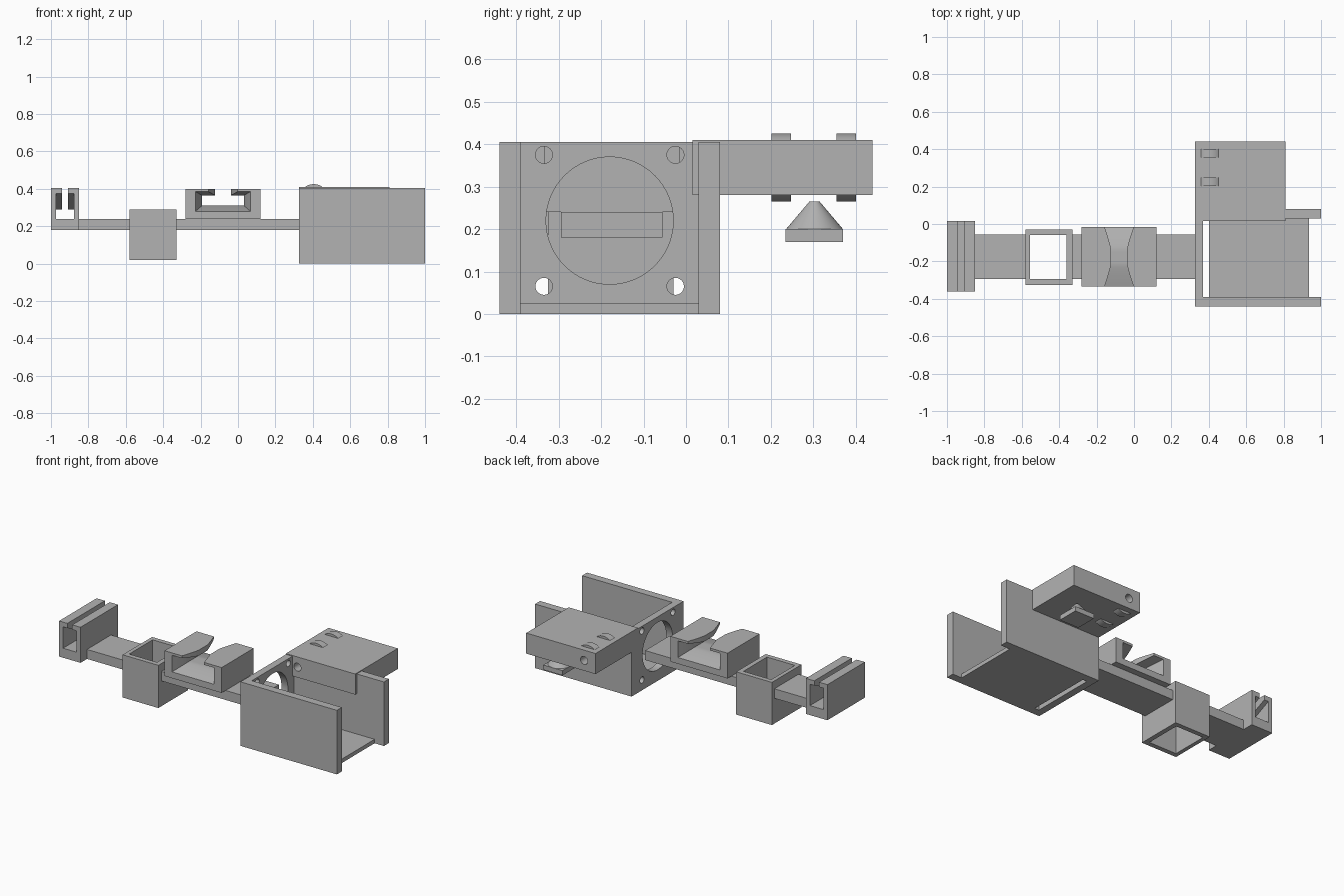
import bpy, bmesh, math
from mathutils import Matrix

cube = bpy.data.objects.get("Cube")
if cube:
    bpy.data.objects.remove(cube, do_unlink=True)

grey = bpy.data.materials.new("plain_grey")
grey.use_nodes = True
grey.diffuse_color = (0.45, 0.45, 0.45, 1)
grey.node_tree.nodes["Principled BSDF"].inputs["Base Color"].default_value = (0.45, 0.45, 0.45, 1)


def finish(name, bm):
    bmesh.ops.recalc_face_normals(bm, faces=bm.faces)
    mesh = bpy.data.meshes.new(name)
    bm.to_mesh(mesh)
    bm.free()
    mesh.materials.append(grey)
    obj = bpy.data.objects.new(name, mesh)
    bpy.context.scene.collection.objects.link(obj)
    return obj


def box(name, x, y, z):
    bm = bmesh.new()
    size = Matrix.Diagonal((x[1] - x[0], y[1] - y[0], z[1] - z[0], 1))
    mid = Matrix.Translation([sum(r) / 2 for r in (x, y, z)])
    bmesh.ops.create_cube(bm, size=1, matrix=mid @ size)
    return finish(name, bm)


def cylinder(name, centre, radius, length, axis, top=None):
    bm = bmesh.new()
    turn = {"X": Matrix.Rotation(math.pi / 2, 4, "Y"),
            "Y": Matrix.Rotation(math.pi / 2, 4, "X"), "Z": Matrix()}[axis]
    bmesh.ops.create_cone(bm, cap_ends=True, segments=64, radius1=radius,
                          radius2=radius if top is None else top,
                          depth=length, matrix=Matrix.Translation(centre) @ turn)
    return finish(name, bm)


def select(obj):
    bpy.ops.object.select_all(action="DESELECT")
    obj.select_set(True)
    bpy.context.view_layer.objects.active = obj


def smooth(obj):
    select(obj)
    bpy.ops.object.shade_smooth_by_angle(angle=math.radians(30))


def combine(obj, other, operation="DIFFERENCE"):
    mod = obj.modifiers.new("combine", "BOOLEAN")
    mod.operation, mod.object, mod.solver = operation, other, "EXACT"
    select(obj)
    bpy.ops.object.modifier_apply(modifier=mod.name)
    bpy.data.objects.remove(other, do_unlink=True)


def slotted_clip(name, x, half, y, base, top, shape, steps):
    """Loft a slotted channel; shape(u) gives cavity half, floor, ceiling, slot half."""
    bm = bmesh.new()
    rings = []
    for i in range(steps + 1):
        t = i / steps
        cavity, floor, ceiling, slot = shape(abs(2 * t - 1))
        side = [(half, base), (half, top), (slot, top), (slot, ceiling),
                (cavity, ceiling), (cavity, floor)]
        loop = side + [(-a, b) for a, b in reversed(side)]
        depth = y[0] + (y[1] - y[0]) * t
        rings.append([bm.verts.new((x + a, depth, b)) for a, b in loop])
    for a, b in zip(rings, rings[1:]):
        for k in range(len(a)):
            n = (k + 1) % len(a)
            bm.faces.new((a[k], a[n], b[n], b[k]))
    bm.faces.new(rings[0])
    bm.faces.new(rings[-1])
    return finish(name, bm)


# Connecting bar, interrupted by the square sleeve
BAR_Y, BAR_Z = (-0.295, -0.055), (0.18, 0.24)
box("bar_outer", (-0.86, -0.58), BAR_Y, BAR_Z)
box("bar_inner", (-0.33, 0.325), BAR_Y, BAR_Z)

# Square sleeve open at top and bottom
sleeve = box("square_sleeve", (-0.58, -0.33), (-0.325, -0.03), (0.02, 0.29))
combine(sleeve, box("sleeve_cutter", (-0.555, -0.36), (-0.295, -0.06), (-0.1, 0.5)))


# Wide clip with a waisted channel
def wide_shape(u):
    s = max(0, (u - 0.25) / 0.75)
    s = s ** 1.2
    return 0.112 + 0.035 * s, 0.31 - 0.03 * s, 0.365 + 0.02 * s, 0.043 + 0.035 * s


smooth(slotted_clip("wide_clip", -0.08, 0.2, (-0.335, -0.015), 0.24, 0.4, wide_shape, 24))


# Narrow end clip whose ceiling dips in the middle
def narrow_shape(u):
    return 0.047, 0.24, 0.29 + 0.085 * u, 0.017


slotted_clip("narrow_clip", -0.925, 0.075, (-0.36, 0.015), 0.18, 0.405, narrow_shape, 2)

# Housing: end plate with a large opening and four screw holes
plate = box("end_plate", (0.325, 0.37), (-0.39, 0.03), (0, 0.405))
combine(plate, cylinder("opening_cutter", (0.35, -0.18, 0.22), 0.15, 0.2, "X"))
for y in (-0.335, -0.025):
    for z in (0.065, 0.375):
        combine(plate, cylinder("screw_cutter", (0.35, y, z), 0.02, 0.2, "X"))

# Housing floor with a slit beside the end plate, and the side walls
box("housing_floor", (0.4, 0.935), (-0.39, 0.03), (0, 0.025))
box("front_wall", (0.325, 1), (-0.44, -0.39), (0, 0.405))
back_wall = box("back_wall", (0.325, 1), (0.03, 0.08), (0, 0.405))

# Side block with two protruding discs and an axle hole
block = box("side_block", (0.325, 0.81), (0.015, 0.44), (0.28, 0.41))
AXLE_X, AXLE_Z = 0.405, 0.345
for y in (0.225, 0.378):
    combine(block, cylinder("disc", (AXLE_X, y, AXLE_Z), 0.08, 0.046, "Y"), "UNION")
for part in (block, back_wall):
    combine(part, cylinder("axle_cutter", (AXLE_X, 0.2, AXLE_Z), 0.025, 0.8, "Y"))

for part in (plate, back_wall, block):
    smooth(part)

# Loose button under the block
box("button_base", (0.605, 0.74), (0.235, 0.37), (0.17, 0.2))
smooth(cylinder("button_cone", (0.672, 0.303, 0.2325), 0.067, 0.065, "Z", 0.012))
